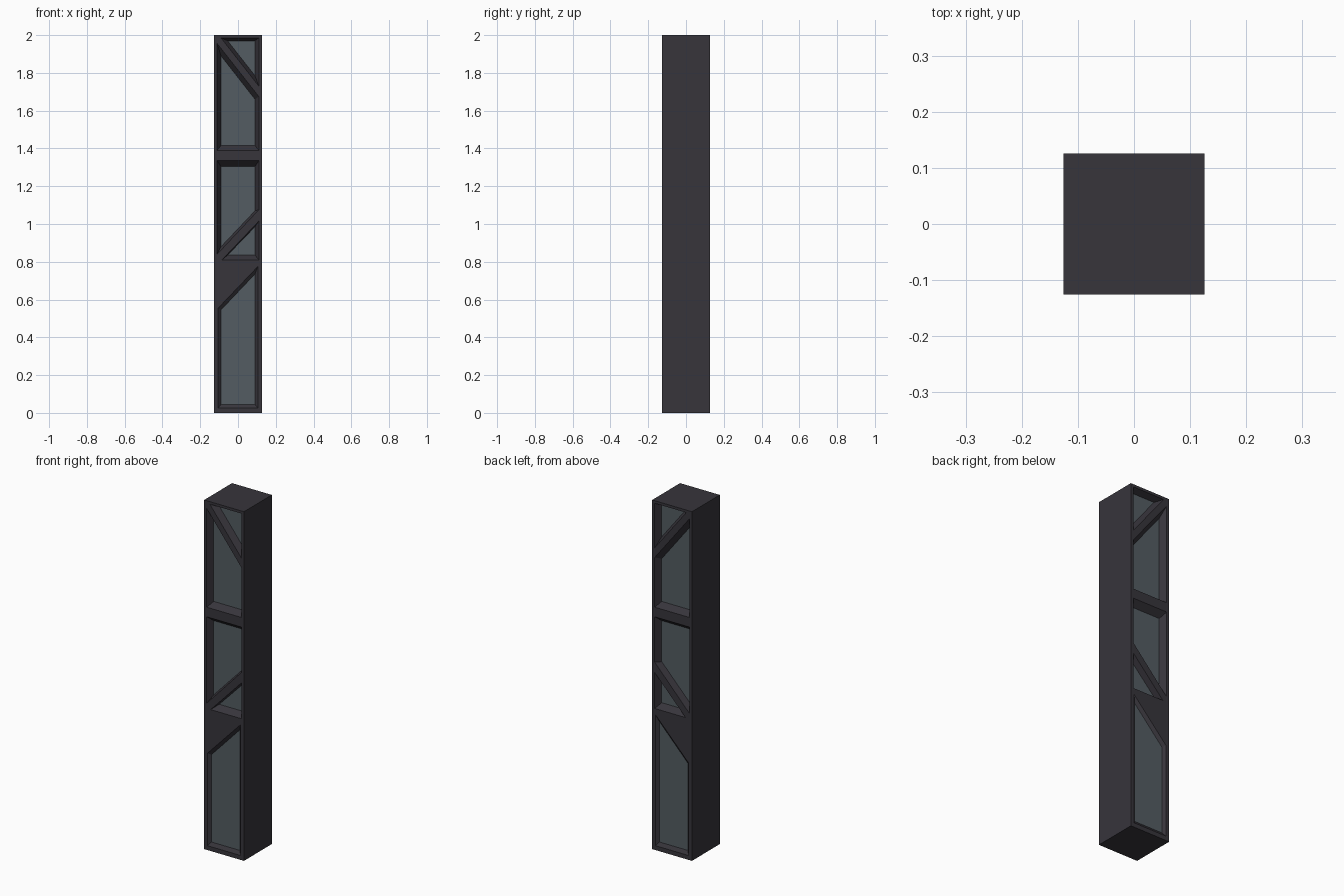
import bpy, bmesh
from mathutils import Vector
from mathutils.geometry import tessellate_polygon

if "Cube" in bpy.data.objects:
    bpy.data.objects.remove(bpy.data.objects["Cube"])

H = 0.126   # half width of the column
TOP = 2.0

# Openings: (outer outline on the face, inner outline at the glass, depth), as x, z
OPENINGS = [
    ("top_triangle", [(-.09, 1.985), (.11, 1.985), (.11, 1.73)],
     [(-.055, 1.97), (.09, 1.97), (.09, 1.785)], .035),
    ("upper", [(-.11, 1.955), (.11, 1.675), (.11, 1.39), (-.11, 1.39)],
     [(-.09, 1.89), (.09, 1.66), (.09, 1.415), (-.09, 1.415)], .035),
    ("middle", [(-.11, 1.335), (.11, 1.335), (.11, 1.075), (-.11, .84)],
     [(-.09, 1.305), (.09, 1.305), (.09, 1.07), (-.09, .88)], .035),
    ("small_triangle", [(-.085, .81), (.11, 1.015), (.11, .81)],
     [(-.055, .835), (.09, .985), (.09, .835)], .035),
    ("lower", [(-.105, .555), (.105, .775), (.105, .025), (-.105, .025)],
     [(-.09, .545), (.09, .735), (.09, .045), (-.09, .045)], .014),
]


def material(name, rgb):
    m = bpy.data.materials.new(name)
    m.diffuse_color = (*rgb, 1)
    m.use_nodes = True
    m.node_tree.nodes["Principled BSDF"].inputs["Base Color"].default_value = m.diffuse_color
    return m


def finish(name, bm, mat):
    bmesh.ops.remove_doubles(bm, verts=bm.verts, dist=1e-5)
    me = bpy.data.meshes.new(name)
    bm.to_mesh(me)
    bm.free()
    me.materials.append(mat)
    ob = bpy.data.objects.new(name, me)
    bpy.context.collection.objects.link(ob)


def face(bm, pts, normal):
    f = bm.faces.new([bm.verts.new(p) for p in pts])
    f.normal_update()
    if f.normal.dot(normal) < 0:
        f.normal_flip()


frame_mat = material("dark frame", (.038, .035, .044))
glass_mat = material("grey glass", (.088, .107, .122))

body = bmesh.new()

# Plain sides, top and bottom
for s in (-1, 1):
    face(body, [(s*H, -H, 0), (s*H, H, 0), (s*H, H, TOP), (s*H, -H, TOP)], Vector((s, 0, 0)))
    z = TOP if s > 0 else 0
    face(body, [(-H, -H, z), (H, -H, z), (H, H, z), (-H, H, z)], Vector((0, 0, s)))

# Front and back: pierced face, sloped reveals and glass
for s, side in ((-1, "front"), (1, "back")):
    loops = [[(-H, 0), (H, 0), (H, TOP), (-H, TOP)]] + [o[1] for o in OPENINGS]
    flat = [p for lp in loops for p in lp]
    tris = tessellate_polygon([[Vector((x, z, 0)) for x, z in lp] for lp in loops])
    for t in tris:
        face(body, [(flat[i][0], s*H, flat[i][1]) for i in t], Vector((0, s, 0)))
    for name, outer, inner, depth in OPENINGS:
        yi = s * (H - depth)
        n = len(outer)
        centre = Vector((sum(p[0] for p in inner)/n, s*H, sum(p[1] for p in inner)/n))
        for i in range(n):
            j = (i + 1) % n
            a, b, c, d = outer[i], outer[j], inner[j], inner[i]
            mid = Vector(((c[0]+d[0])/2, yi, (c[1]+d[1])/2))
            face(body, [(a[0], s*H, a[1]), (b[0], s*H, b[1]), (c[0], yi, c[1]), (d[0], yi, d[1])],
                 centre - mid)
        glass = bmesh.new()
        face(glass, [(x, yi, z) for x, z in inner], Vector((0, s, 0)))
        finish(f"{side}_{name}_glass", glass, glass_mat)

finish("column_frame", body, frame_mat)
